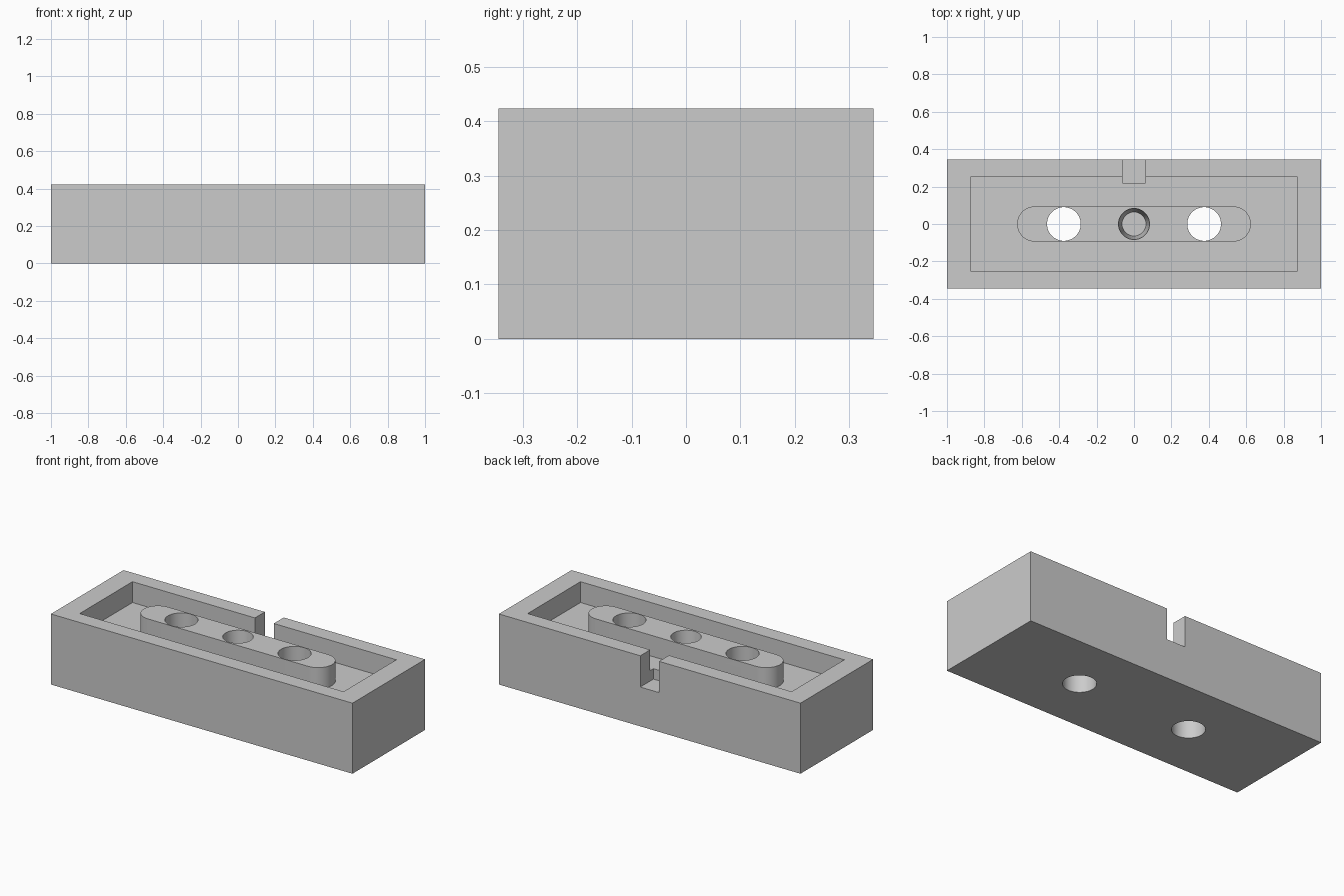
import bpy
import bmesh
from math import cos, sin, pi
from mathutils import Vector

cube = bpy.data.objects.get("Cube")
if cube:
    bpy.data.objects.remove(cube, do_unlink=True)

TOP = 0.423          # block height
FLOOR = TOP - 0.125  # tray floor
OVER = TOP + 0.1     # cutters stick out above the rim

grey = bpy.data.materials.new("plain grey")
grey.use_nodes = True
grey.diffuse_color = (0.6, 0.6, 0.6, 1)
grey.node_tree.nodes["Principled BSDF"].inputs["Base Color"].default_value = grey.diffuse_color


def loft(name, lower, upper, z0, z1):
    """Closed solid between two matching outlines."""
    bm = bmesh.new()
    a = [bm.verts.new((x, y, z0)) for x, y in lower]
    b = [bm.verts.new((x, y, z1)) for x, y in upper]
    n = len(a)
    bm.faces.new(a[::-1])
    bm.faces.new(b)
    for i in range(n):
        j = (i + 1) % n
        bm.faces.new((a[i], a[j], b[j], b[i]))
    mesh = bpy.data.meshes.new(name)
    bm.to_mesh(mesh)
    bm.free()
    mesh.materials.append(grey)
    obj = bpy.data.objects.new(name, mesh)
    bpy.context.collection.objects.link(obj)
    return obj


def box(name, x0, x1, y0, y1, z0, z1):
    outline = [(x0, y0), (x1, y0), (x1, y1), (x0, y1)]
    return loft(name, outline, outline, z0, z1)


def arc(cx, r, start, sweep, n):
    return [(cx + r * cos(start + sweep * i / n), r * sin(start + sweep * i / n))
            for i in range(n + 1)]


def hole(name, cx, r0, r1, z0, z1):
    return loft(name, arc(cx, r0, 0, 2 * pi, 64)[:-1], arc(cx, r1, 0, 2 * pi, 64)[:-1], z0, z1)


def combine(target, tool, operation):
    mod = target.modifiers.new(operation.title(), "BOOLEAN")
    mod.object = tool
    mod.operation = operation
    mod.solver = "EXACT"
    bpy.context.view_layer.objects.active = target
    bpy.ops.object.modifier_apply(modifier=mod.name)
    bpy.data.objects.remove(tool, do_unlink=True)


# Outer block with a shallow rectangular tray
block = box("tray_block", -1, 1, -0.344, 0.344, 0, TOP)
combine(block, box("tray_cutter", -0.875, 0.875, -0.25, 0.25, FLOOR, OVER), "DIFFERENCE")

# Notch through the back wall, cut a little below the tray floor
combine(block, box("notch_cutter", -0.0625, 0.0625, 0.219, 0.5, TOP - 0.1875, OVER), "DIFFERENCE")

# Raised island with rounded ends, level with the rim
R = 0.094
pill = arc(0.625 - R, R, -pi / 2, pi, 32) + arc(R - 0.625, R, pi / 2, pi, 32)
combine(block, loft("island", pill, pill, FLOOR - 0.05, TOP), "UNION")

# Two through holes and a tapered blind hole in the middle
for side in (-1, 1):
    combine(block, hole("through_cutter", side * 0.375, 0.09, 0.09, -0.1, OVER), "DIFFERENCE")
depth = 0.25
slope = (0.083 - 0.064) / depth
combine(block, hole("blind_cutter", 0, 0.064, 0.083 + slope * (OVER - TOP), TOP - depth, OVER),
        "DIFFERENCE")

# Smooth round walls, keep edges crisp
bpy.ops.object.select_all(action="DESELECT")
block.select_set(True)
bpy.context.view_layer.objects.active = block
bpy.ops.object.shade_smooth_by_angle(angle=pi / 6)
